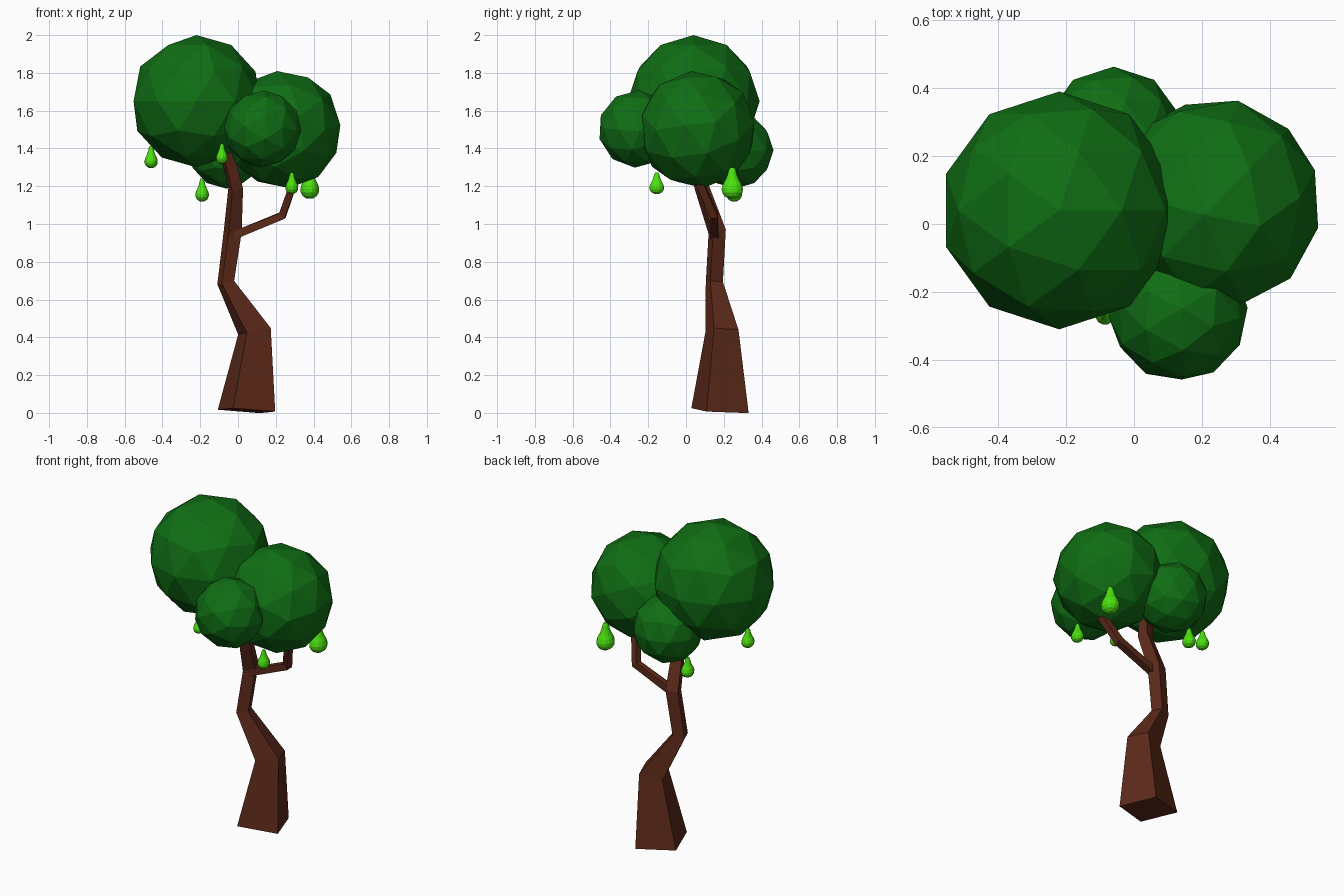
import bpy, bmesh, math
from mathutils import Vector

if "Cube" in bpy.data.objects:
    bpy.data.objects.remove(bpy.data.objects["Cube"])


def material(name, color):
    m = bpy.data.materials.new(name)
    m.diffuse_color = color
    m.use_nodes = True
    m.node_tree.nodes["Principled BSDF"].inputs["Base Color"].default_value = m.diffuse_color
    return m


BARK = material("bark", (0.11, 0.023, 0.010, 1))
LEAF = material("leaf", (0.005, 0.155, 0.007, 1))
FRUIT = material("fruit", (0.07, 0.75, 0.005, 1))


def add_object(name, bm, mat):
    bmesh.ops.recalc_face_normals(bm, faces=bm.faces)
    mesh = bpy.data.meshes.new(name)
    bm.to_mesh(mesh)
    bm.free()
    mesh.materials.append(mat)
    ob = bpy.data.objects.new(name, mesh)
    bpy.context.collection.objects.link(ob)
    return ob


def skin(name, rings, mat):
    """Join equal-sized rings of points into a closed tube."""
    bm = bmesh.new()
    loops = [[bm.verts.new(p) for p in ring] for ring in rings]
    n = len(loops[0])
    for a, b in zip(loops, loops[1:]):
        for i in range(n):
            j = (i + 1) % n
            bm.faces.new((a[i], a[j], b[j], b[i]))
    bm.faces.new(loops[0])
    bm.faces.new(loops[-1])
    return add_object(name, bm, mat)


def square_ring(center, normal, radius, turn, ref):
    n = Vector(normal).normalized()
    r = Vector(ref)
    u = (r - n * r.dot(n)).normalized()
    v = n.cross(u)
    angles = [math.radians(turn + 90 * k) for k in range(4)]
    return [Vector(center) + radius * (math.cos(a) * u + math.sin(a) * v) for a in angles]


# Crooked four-sided trunk: center, ring normal, corner radius
trunk = [
    ((0.045, 0.18, 0.012), (0.06, 0.06, 1), 0.168),
    ((0.087, 0.19, 0.432), (-0.2, 0, 1), 0.097),
    ((-0.065, 0.15, 0.69), (-0.2, 0, 1), 0.050),
    ((-0.028, 0.165, 0.96), (0, -0.25, 1), 0.052),
    ((-0.012, 0.085, 1.19), (-0.1, -0.4, 1), 0.043),
    ((-0.085, 0.01, 1.48), (-0.2, -0.2, 1), 0.040),
]
skin("trunk", [square_ring(c, n, r, -25, (1, 0, 0)) for c, n, r in trunk], BARK)

# Side branch
branch = [
    ((-0.02, 0.15, 0.94), (1, 0, 0.4), 0.030),
    ((0.235, 0.15, 1.045), (1, -0.3, 1), 0.029),
    ((0.32, 0.04, 1.29), (0.35, -0.4, 1), 0.027),
]
skin("branch", [square_ring(c, n, r, 45, (0, 1, 0)) for c, n, r in branch], BARK)

# Faceted leaf clumps: center, radius, rotation
clumps = [
    ("left", (-0.22, 0.04, 1.65), 0.35, (0, 0, 0)),
    ("right", (0.238, 0.06, 1.50), 0.313, (0.4, 0.3, 0.5)),
    ("front", (0.13, -0.26, 1.503), 0.205, (0.3, 0.5, 0.2)),
    ("back", (-0.06, 0.26, 1.39), 0.203, (0, 0, 0)),
]
for label, center, radius, rot in clumps:
    bm = bmesh.new()
    bmesh.ops.create_icosphere(bm, subdivisions=2, radius=radius)
    ob = add_object("leaves_" + label, bm, LEAF)
    ob.location, ob.rotation_euler = center, rot

# Pear-shaped fruit: radius and height fractions, lathed in flat bands
PROFILE = [(0.35, 0.0), (0.75, 0.08), (0.97, 0.2), (1.0, 0.32), (0.87, 0.46),
           (0.64, 0.60), (0.46, 0.75), (0.36, 0.89), (0.2, 1.0)]
SIDES = 14
fruits = [  # base position, height
    ((-0.46, 0.05, 1.297), 0.117),
    ((-0.19, 0.255, 1.12), 0.120),
    ((-0.085, -0.26, 1.32), 0.105),
    ((0.285, -0.155, 1.16), 0.113),
    ((0.38, 0.245, 1.135), 0.165),
]
for i, ((x, y, z), h) in enumerate(fruits):
    rings = []
    for r, t in PROFILE:
        rings.append([(x + 0.30 * h * r * math.cos(2 * math.pi * k / SIDES),
                       y + 0.35 * h * r * math.sin(2 * math.pi * k / SIDES),
                       z + h * t) for k in range(SIDES)])
    skin(f"fruit_{i + 1}", rings, FRUIT)
